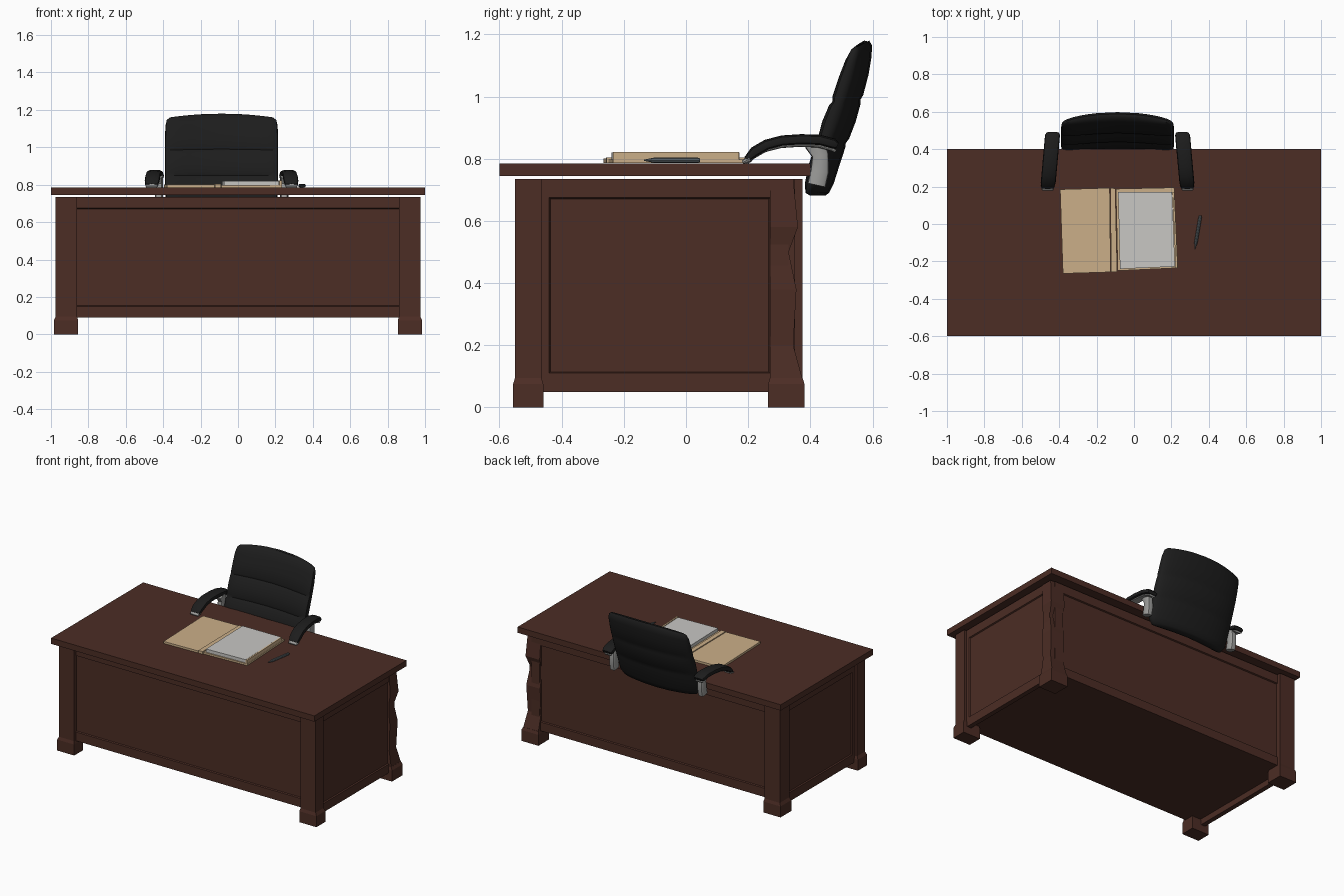
import bpy, bmesh, math
from mathutils import Vector

if "Cube" in bpy.data.objects:
    bpy.data.objects.remove(bpy.data.objects["Cube"])


def material(name, rgb, rough=0.6):
    m = bpy.data.materials.new(name)
    m.use_nodes = True
    m.diffuse_color = (*rgb, 1)
    node = m.node_tree.nodes["Principled BSDF"]
    node.inputs["Base Color"].default_value = (*rgb, 1)
    node.inputs["Roughness"].default_value = rough
    return m


WOOD = material("dark red wood", (0.072, 0.026, 0.018))
LEATHER = material("black leather", (0.012, 0.012, 0.012))
METAL = material("grey metal", (0.33, 0.33, 0.32))
CARD = material("tan card", (0.60, 0.43, 0.25))
PAPER = material("pale paper", (0.58, 0.57, 0.55))
PEN = material("slate pen", (0.10, 0.12, 0.13))


def finish(name, bm, mat, smooth=False):
    bmesh.ops.recalc_face_normals(bm, faces=bm.faces[:])
    mesh = bpy.data.meshes.new(name)
    bm.to_mesh(mesh)
    bm.free()
    mesh.materials.append(mat)
    ob = bpy.data.objects.new(name, mesh)
    bpy.context.collection.objects.link(ob)
    if smooth:
        bpy.ops.object.select_all(action="DESELECT")
        ob.select_set(True)
        bpy.context.view_layer.objects.active = ob
        bpy.ops.object.shade_smooth_by_angle(angle=math.radians(40))
    return ob


def loft(name, rings, mat, smooth=False):
    """Skin a list of equal-length point rings and cap both ends."""
    bm = bmesh.new()
    rows = [[bm.verts.new(p) for p in ring] for ring in rings]
    n = len(rows[0])
    for a, b in zip(rows, rows[1:]):
        for i in range(n):
            j = (i + 1) % n
            bm.faces.new((a[i], a[j], b[j], b[i]))
    bm.faces.new(rows[0])
    bm.faces.new(rows[-1])
    return finish(name, bm, mat, smooth)


def rect(x0, x1, y0, y1, z):
    return [(x0, y0, z), (x1, y0, z), (x1, y1, z), (x0, y1, z)]


def box(name, x, y, z, mat, recess=()):
    """Box with optional framed recess on faces that point along given directions."""
    bm = bmesh.new()
    lo, hi = ([bm.verts.new(p) for p in rect(*x, *y, h)] for h in z)
    for i in range(4):
        j = (i + 1) % 4
        bm.faces.new((lo[i], lo[j], hi[j], hi[i]))
    bm.faces.new(lo[::-1])
    bm.faces.new(hi)
    bm.normal_update()
    for d in recess:
        face = max(bm.faces, key=lambda f: f.normal.dot(Vector(d)) * f.calc_area())
        bmesh.ops.inset_region(bm, faces=[face], thickness=0.085)
        bmesh.ops.inset_region(bm, faces=[face], thickness=0.006, depth=-0.008)
    return finish(name, bm, mat)


def slab(name, corners, z0, z1, mat):
    return loft(name, [[(x, y, z) for x, y in corners] for z in (z0, z1)], mat)


# Desk: top, closed body, side panels
box("desk_top", (-1, 1), (-0.6, 0.4), (0.745, 0.785), WOOD)
box("desk_body", (-0.93, 0.93), (-0.53, 0.35), (0.09, 0.735), WOOD, [(0, -1, 0), (0, 1, 0)])
for side, s in (("left", 1), ("right", -1)):
    xs = sorted((s * 0.925, s * 0.957))
    box(side + "_side_panel", xs, (-0.5, 0.33), (0.05, 0.735), WOOD, [(s, 0, 0)])

# Corner posts with block feet; the rear left post is worn and wavy
WEAR = [(0.09, 0), (0.2, 0.03), (0.38, 0.02), (0.5, 0.045), (0.58, 0.015), (0.735, 0.03)]
for side, s in (("left", 1), ("right", -1)):
    x0, x1 = sorted((s * 0.86, s * 0.975))
    f0, f1 = sorted((s * 0.855, s * 0.985))
    for end, y0, y1 in (("front", -0.55, -0.465), ("back", 0.27, 0.375)):
        tag = f"{side}_{end}"
        if tag == "left_back":
            rings = [rect(x0, x1 - w * 0.5, y0, y1 - w, z) for z, w in WEAR]
        else:
            rings = [rect(x0, x1, y0, y1, z) for z in (0.09, 0.735)]
        loft(tag + "_post", rings, WOOD)
        loft(tag + "_foot", [rect(f0, f1, y0 - 0.006, y1 + 0.006, 0),
                             rect(f0, f1, y0 - 0.006, y1 + 0.006, 0.075),
                             rect(x0, x1, y0, y1, 0.095)], WOOD)

# Chair back: padded, curved around the sitter, with stitched creases
CX = -0.088
# height, middle depth, half thickness, half width
PROFILE = [(0.682, 0.437, 0.012, 0.24), (0.69, 0.432, 0.028, 0.275),
           (0.72, 0.437, 0.038, 0.297), (0.78, 0.452, 0.042, 0.302),
           (0.835, 0.470, 0.042, 0.303), (0.85, 0.478, 0.036, 0.303),
           (0.865, 0.482, 0.043, 0.303), (0.92, 0.499, 0.047, 0.303),
           (0.975, 0.518, 0.043, 0.303), (0.99, 0.525, 0.036, 0.303),
           (1.005, 0.528, 0.042, 0.303), (1.07, 0.547, 0.040, 0.302),
           (1.13, 0.564, 0.033, 0.300), (1.165, 0.575, 0.023, 0.293),
           (1.18, 0.581, 0.008, 0.275)]


def power(v, e):
    return math.copysign(abs(v) ** e, v)


rings = []
for z, y, t, w in PROFILE:
    ring = []
    for k in range(32):
        a = math.tau * k / 32
        u = power(math.cos(a), 0.6)
        ring.append((CX + w * u, y + t * power(math.sin(a), 0.6) - 0.035 * u * u,
                     z - 0.02 * u * u * max(0, (z - 0.9) / 0.28)))
    rings.append(ring)
loft("chair_back", rings, LEATHER, True)


def sweep(name, path, mat, n=12, e=0.6):
    """Skin rounded sections; each path row is x, y, z, half width, half height."""
    out = []
    for i, (x, y, z, w, h) in enumerate(path):
        a, b = path[max(i - 1, 0)], path[min(i + 1, len(path) - 1)]
        along = Vector((0, b[1] - a[1], b[2] - a[2])).normalized()
        up = Vector((1, 0, 0)).cross(along)
        angles = [math.tau * k / n for k in range(n)]
        out.append([Vector((x, y, z)) + Vector((w * power(math.cos(q), e), 0, 0))
                    + up * (h * power(math.sin(q), e)) for q in angles])
    return loft(name, out, mat, True)


# Armrests: padded top, metal strip beneath, metal upright at the rear
ARM = [(0.195, 0.798), (0.22, 0.822), (0.26, 0.845), (0.31, 0.858),
       (0.37, 0.862), (0.43, 0.860), (0.475, 0.848), (0.487, 0.842)]
for side, s in (("left", 1), ("right", -1)):
    pad, strip = [], []
    for i, (y, z) in enumerate(ARM):
        x = CX + s * (0.373 - 0.09 * (y - 0.195))
        edge = i in (0, len(ARM) - 1)
        pad.append((x, y, z, 0.034 if edge else 0.040, 0.010 if edge else 0.017))
        strip.append((x, y - 0.006, z - 0.018, 0.026, 0.006))
    sweep(side + "_arm_pad", pad, LEATHER)
    sweep(side + "_arm_strip", strip, METAL)
    xu = CX + s * 0.335
    sweep(side + "_arm_upright", [(xu, 0.42, 0.715, 0.022, 0.030), (xu, 0.430, 0.76, 0.022, 0.030),
                                  (xu, 0.432, 0.81, 0.022, 0.027), (xu, 0.415, 0.85, 0.022, 0.035)], METAL)
    sweep(side + "_arm_tip", [(CX + s * 0.374, 0.182, 0.788, 0.030, 0.006),
                              (CX + s * 0.373, 0.205, 0.800, 0.036, 0.012)], METAL)

# Open folder with a stack of paper
slab("folder_left_cover", [(-0.38, -0.265), (-0.125, -0.257), (-0.13, 0.193), (-0.395, 0.185)],
     0.786, 0.800, CARD)
slab("folder_spine", [(-0.122, -0.257), (-0.09, -0.255), (-0.10, 0.19), (-0.127, 0.193)],
     0.786, 0.804, CARD)
slab("folder_right_cover", [(-0.087, -0.25), (0.235, -0.235), (0.215, 0.195), (-0.097, 0.188)],
     0.786, 0.798, CARD)
slab("folder_right_lip", [(0.223, -0.235), (0.234, -0.235), (0.216, 0.17), (0.206, 0.17)],
     0.786, 0.822, CARD)
slab("paper_stack", [(-0.075, -0.24), (0.219, -0.228), (0.204, 0.172), (-0.085, 0.17)],
     0.798, 0.820, PAPER)

# Pen lying beside the folder
tail, tip = Vector((0.355, 0.045, 0.795)), Vector((0.325, -0.135, 0.795))
sweep("pen", [(*tail.lerp(tip, t), r, r) for t, r in ((0, 0.006), (0.05, 0.009), (0.8, 0.009), (1, 0.002))],
      PEN, 8, 1)
